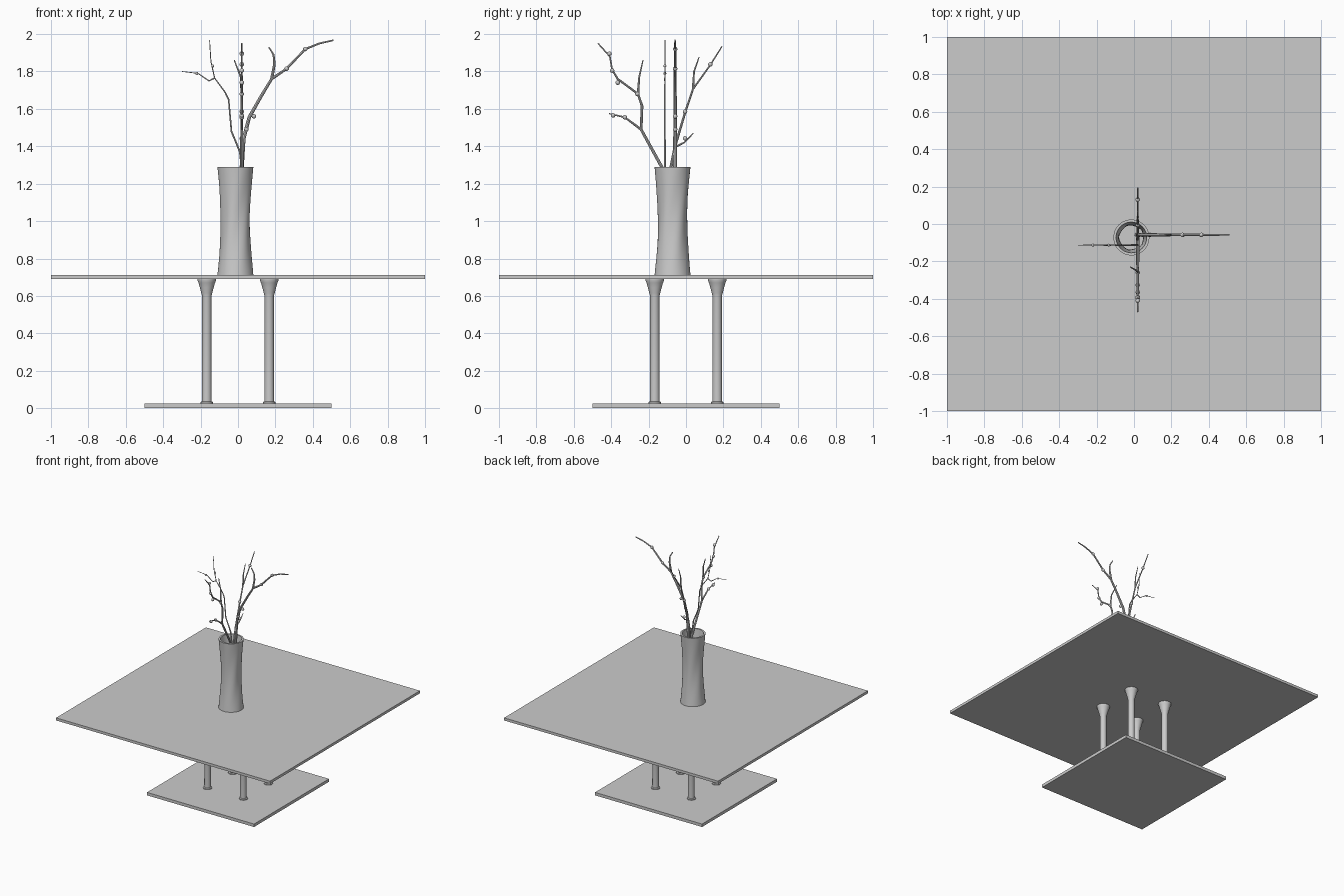
import bpy, bmesh, math
from math import cos, sin, pi
from mathutils import Vector

if "Cube" in bpy.data.objects:
    bpy.data.objects.remove(bpy.data.objects["Cube"])

# Single plain grey
grey = bpy.data.materials.new("plain_grey")
grey.use_nodes = True
colour = (0.6, 0.6, 0.6, 1)
grey.diffuse_color = colour
grey.node_tree.nodes["Principled BSDF"].inputs["Base Color"].default_value = colour


def add_mesh(name, bm, smooth=False):
    bmesh.ops.recalc_face_normals(bm, faces=bm.faces)
    mesh = bpy.data.meshes.new(name)
    bm.to_mesh(mesh)
    bm.free()
    mesh.materials.append(grey)
    obj = bpy.data.objects.new(name, mesh)
    bpy.context.collection.objects.link(obj)
    if smooth:
        bpy.ops.object.select_all(action="DESELECT")
        obj.select_set(True)
        bpy.context.view_layer.objects.active = obj
        bpy.ops.object.shade_smooth_by_angle(angle=math.radians(35))
    return obj


def slab(name, half, low, high):
    bm = bmesh.new()
    bmesh.ops.create_cube(bm, size=1)
    for v in bm.verts:
        v.co = (v.co.x * 2 * half, v.co.y * 2 * half, high if v.co.z > 0 else low)
    add_mesh(name, bm)


def lathe(name, profile, centre, sides, swell=lambda angle, z: 1):
    """Turn (radius, z) points round a vertical axis and cap both ends."""
    bm = bmesh.new()
    angles = [2 * pi * i / sides for i in range(sides)]
    rings = []
    for r, z in profile:
        rings.append([bm.verts.new((centre[0] + r * swell(a, z) * cos(a),
                                    centre[1] + r * swell(a, z) * sin(a), z))
                      for a in angles])
    for low, high in zip(rings, rings[1:]):
        for i in range(sides):
            j = (i + 1) % sides
            bm.faces.new((low[i], low[j], high[j], high[i]))
    bm.faces.new(rings[0])
    bm.faces.new(rings[-1])
    add_mesh(name, bm, smooth=True)


# Table: base, top and four flared legs
BASE_TOP, TABLE_LOW, TABLE_TOP = 0.025, 0.69, 0.712
slab("table_base", 0.5, 0, BASE_TOP)
slab("table_top", 1, TABLE_LOW, TABLE_TOP)
leg_profile = [(0.034, BASE_TOP), (0.034, 0.032), (0.026, 0.036), (0.025, 0.6),
               (0.029, 0.615), (0.037, 0.645), (0.044, 0.67), (0.05, 0.683),
               (0.05, TABLE_LOW)]
for side, x in (("left", 0.167), ("right", -0.167)):
    for end, y in (("front", -0.167), ("back", 0.167)):
        lathe(f"{end}_{side}_leg", leg_profile, (x, y), 24)

# Hollow vase: waisted wall with shallow twisted flutes, fading out at the ends
RIM, FLOOR = 1.29, 0.74
STEPS = 20


def height(t):
    return TABLE_TOP + t * (RIM - TABLE_TOP)


def flute(angle, z):
    t = max(0, min(1, (z - TABLE_TOP) / (RIM - TABLE_TOP)))
    return 1 + 0.025 * sin(pi * t) * cos(5 * (angle - 1.2 * t))


def wall(t):
    return 0.096 - 0.018 * sin(pi * t)


outer = [(wall(i / STEPS), height(i / STEPS)) for i in range(STEPS + 1)]
inner = [(r - 0.014, z) for r, z in reversed(outer) if z > FLOOR]
lathe("vase", outer + inner + [(inner[-1][0], FLOOR)], (-0.014, -0.072), 48, flute)


def twig(name, points, thick, thin):
    """Tapered round twig along the points."""
    curve = bpy.data.curves.new(name + "_path", "CURVE")
    curve.dimensions = "3D"
    curve.bevel_depth = 1
    curve.bevel_resolution = 2
    curve.use_fill_caps = True
    line = curve.splines.new("POLY")
    line.points.add(len(points) - 1)
    for i, (p, co) in enumerate(zip(line.points, points)):
        p.co = (*co, 1)
        p.radius = thick + (thin - thick) * i / (len(points) - 1)
    helper = bpy.data.objects.new(name + "_path", curve)
    bpy.context.collection.objects.link(helper)
    bpy.context.view_layer.update()
    mesh = bpy.data.meshes.new_from_object(
        helper.evaluated_get(bpy.context.evaluated_depsgraph_get()))
    bpy.data.objects.remove(helper)
    bm = bmesh.new()
    bm.from_mesh(mesh)
    bpy.data.meshes.remove(mesh)
    add_mesh(name, bm, smooth=True)


def spray(name, place, stem, twigs, buds, thick, bud_size):
    """One flat branch: main stem, side twigs and buds, put in space by place."""
    twig(name + "_stem", [Vector(place(*p)) for p in stem], thick, thick * 0.35)
    for i, path in enumerate(twigs):
        twig(f"{name}_twig_{i + 1}", [Vector(place(*p)) for p in path],
             thick * 0.7, thick * 0.3)
    bm = bmesh.new()
    for bud in buds:
        made = bmesh.ops.create_uvsphere(bm, u_segments=12, v_segments=8, radius=bud_size)
        bmesh.ops.translate(bm, verts=made["verts"], vec=place(*bud))
    add_mesh(name + "_buds", bm, smooth=True)


# Four branches, each spreading in its own upright plane
spray("left_branch", lambda u, z: (u, -0.058, z),
      [(0.015, FLOOR), (0.02, 1.29), (0.03, 1.44), (0.06, 1.555), (0.125, 1.67),
       (0.18, 1.76), (0.26, 1.815), (0.36, 1.92), (0.435, 1.95), (0.51, 1.967)],
      [[(0.18, 1.76), (0.195, 1.84), (0.19, 1.89), (0.165, 1.93)]],
      [(0.045, 1.49), (0.085, 1.56), (0.26, 1.815), (0.36, 1.92)], 0.012, 0.012)

spray("right_branch", lambda u, z: (u, -0.113, z),
      [(0.02, FLOOR), (0.02, 1.29), (0.01, 1.37), (-0.035, 1.48), (-0.05, 1.65),
       (-0.07, 1.69), (-0.125, 1.765), (-0.145, 1.855), (-0.152, 1.967)],
      [[(-0.125, 1.765), (-0.155, 1.75), (-0.215, 1.79), (-0.3, 1.8)]],
      [(-0.135, 1.83), (-0.22, 1.79)], 0.006, 0.008)

spray("back_branch", lambda u, z: (0.02, u, z),
      [(-0.09, FLOOR), (-0.08, 1.29), (-0.06, 1.395), (-0.005, 1.58), (0.037, 1.705),
       (0.13, 1.835), (0.193, 1.935)],
      [[(0.037, 1.705), (0.043, 1.8), (0.07, 1.877)],
       [(-0.06, 1.395), (-0.01, 1.42), (0.04, 1.47)]],
      [(-0.005, 1.585), (0.13, 1.838), (-0.005, 1.442)], 0.009, 0.012)

spray("front_branch", lambda u, z: (0.02, u, z),
      [(-0.07, FLOOR), (-0.08, 1.2), (-0.13, 1.29), (-0.24, 1.49), (-0.235, 1.615),
       (-0.257, 1.68), (-0.365, 1.76), (-0.395, 1.81), (-0.407, 1.88), (-0.47, 1.95)],
      [[(-0.24, 1.49), (-0.327, 1.555), (-0.412, 1.575)]],
      [(-0.395, 1.805), (-0.365, 1.74), (-0.26, 1.68), (-0.327, 1.555),
       (-0.39, 1.565), (-0.41, 1.895)], 0.01, 0.012)

# Upper twig of the front branch leans out of its plane
twig("front_branch_leaning_twig",
     [(0.02, -0.257, 1.68), (0.015, -0.25, 1.77), (-0.02, -0.23, 1.86)], 0.007, 0.003)
